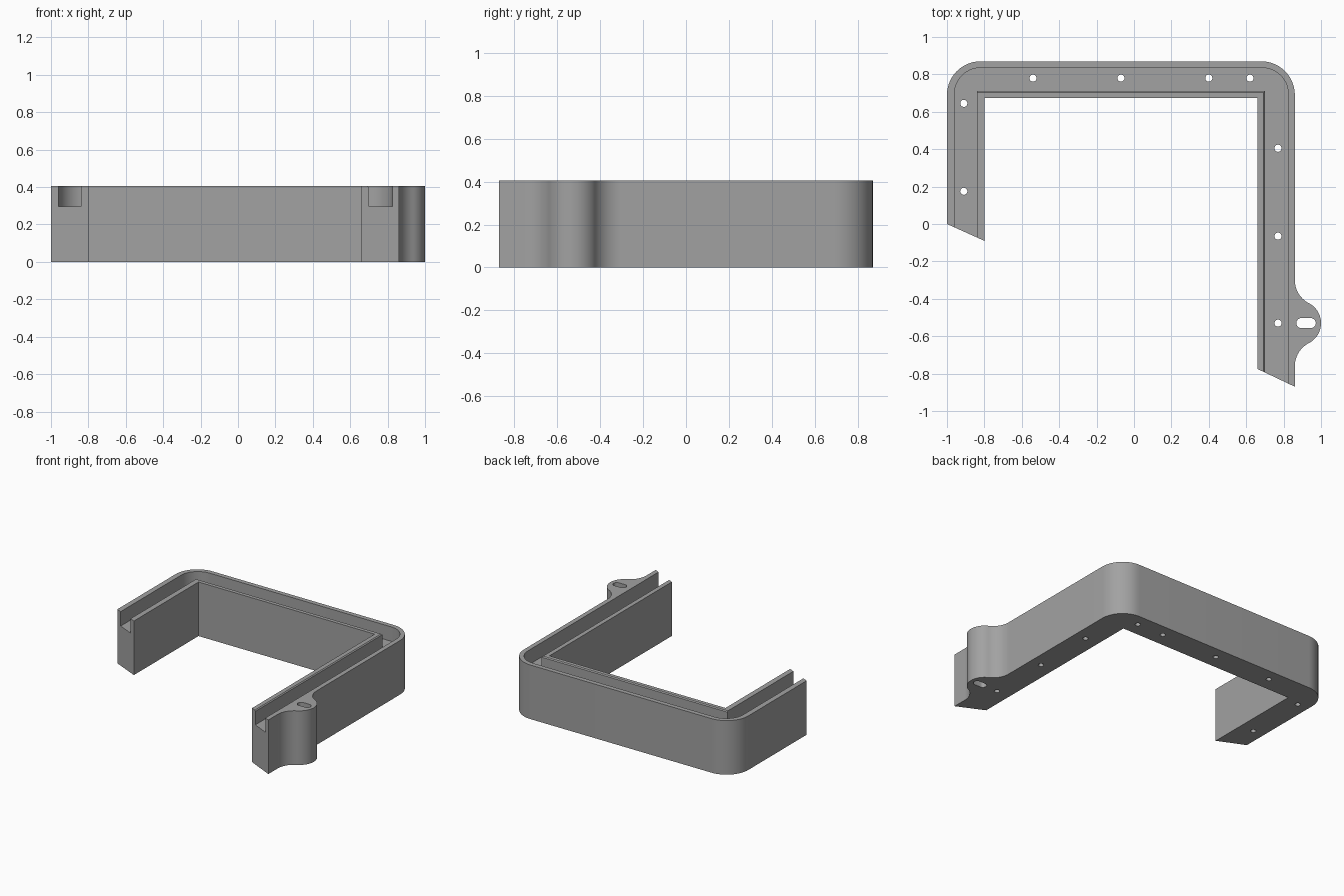
import bpy, bmesh
from math import cos, sin, pi, atan2

cube = bpy.data.objects.get("Cube")
if cube:
    bpy.data.objects.remove(cube, do_unlink=True)

HEIGHT = 0.405
grey = bpy.data.materials.new("mid grey")
grey.use_nodes = True
grey.diffuse_color = (0.36, 0.36, 0.36, 1)
grey.node_tree.nodes["Principled BSDF"].inputs["Base Color"].default_value = (0.36, 0.36, 0.36, 1)


def arc(cx, cy, r, a0, a1, n=14):
    return [(cx + r * cos(a0 + (a1 - a0) * i / n), cy + r * sin(a0 + (a1 - a0) * i / n))
            for i in range(n + 1)]


def prism(name, low, z0, z1, high=None):
    """Closed solid between a lower outline and an upper outline."""
    high = high or low
    bm = bmesh.new()
    bottom = [bm.verts.new((x, y, z0)) for x, y in low]
    top = [bm.verts.new((x, y, z1)) for x, y in high]
    bm.faces.new(bottom[::-1])
    bm.faces.new(top)
    for i in range(len(low)):
        j = (i + 1) % len(low)
        bm.faces.new((bottom[i], bottom[j], top[j], top[i]))
    bmesh.ops.recalc_face_normals(bm, faces=bm.faces[:])
    mesh = bpy.data.meshes.new(name)
    bm.to_mesh(mesh)
    bm.free()
    mesh.materials.append(grey)
    obj = bpy.data.objects.new(name, mesh)
    bpy.context.collection.objects.link(obj)
    return obj


def cut(obj, cutter):
    mod = obj.modifiers.new("cut", "BOOLEAN")
    mod.operation = "DIFFERENCE"
    mod.solver = "EXACT"
    mod.object = cutter
    bpy.context.view_layer.objects.active = obj
    bpy.ops.object.modifier_apply(modifier=mod.name)
    bpy.data.objects.remove(cutter, do_unlink=True)


# Mounting ear: a round lobe blended into the wall by two concave fillets
ear_x, ear_y, ear_r, fillet_r, reach = 0.88, -0.53, 0.12, 0.139, 0.23
wall = 0.86
tilt = atan2(reach, wall + fillet_r - ear_x)
ear = (arc(wall + fillet_r, ear_y - reach, fillet_r, pi, pi - tilt)
       + arc(ear_x, ear_y, ear_r, -tilt, tilt, 24)[1:]
       + arc(wall + fillet_r, ear_y + reach, fillet_r, pi + tilt, pi)[1:])

# Frame body with rounded outer corners and slanted arm ends
outline = ([(0.66, -0.775), (wall, -0.87)] + ear
           + arc(0.68, 0.69, 0.18, 0, pi / 2) + arc(-0.82, 0.69, 0.18, pi / 2, pi)
           + [(-1, 0), (-0.8, -0.09), (-0.8, 0.675), (0.66, 0.675)])
frame = prism("channel_frame", outline, 0, HEIGHT)


# Open channel along the top, running out through both ends
def channel(lip):
    return ([(0.70 - lip, -1), (0.825, -1)]
            + arc(0.685, 0.695, 0.14, 0, pi / 2) + arc(-0.82, 0.695, 0.14, pi / 2, pi)
            + [(-0.96, -0.3), (-0.84, -0.3), (-0.84, 0.71 - lip), (0.70 - lip, 0.71 - lip)])


cut(frame, prism("channel_cutter", channel(0), 0.297, 0.5))
# Small bevel on the inner lip
cut(frame, prism("lip_cutter", channel(0), HEIGHT - 0.007, HEIGHT + 0.003, channel(0.01)))

# Screw holes through the channel floor
holes = [(-0.91, 0.645), (-0.91, 0.175), (0.77, 0.405), (0.77, -0.065), (0.77, -0.53)]
holes += [(x, 0.78) for x in (-0.54, -0.07, 0.40, 0.62)]
for x, y in holes:
    cut(frame, prism("hole_cutter", arc(x, y, 0.019, 0, 2 * pi, 20)[:-1], -0.1, 0.5))

# Slot through the ear
slot = arc(0.945, ear_y, 0.027, -pi / 2, pi / 2) + arc(0.895, ear_y, 0.027, pi / 2, 1.5 * pi)
cut(frame, prism("slot_cutter", slot, -0.1, 0.5))

bpy.ops.object.select_all(action="DESELECT")
frame.select_set(True)
bpy.context.view_layer.objects.active = frame
bpy.ops.object.shade_smooth_by_angle(angle=0.5)
